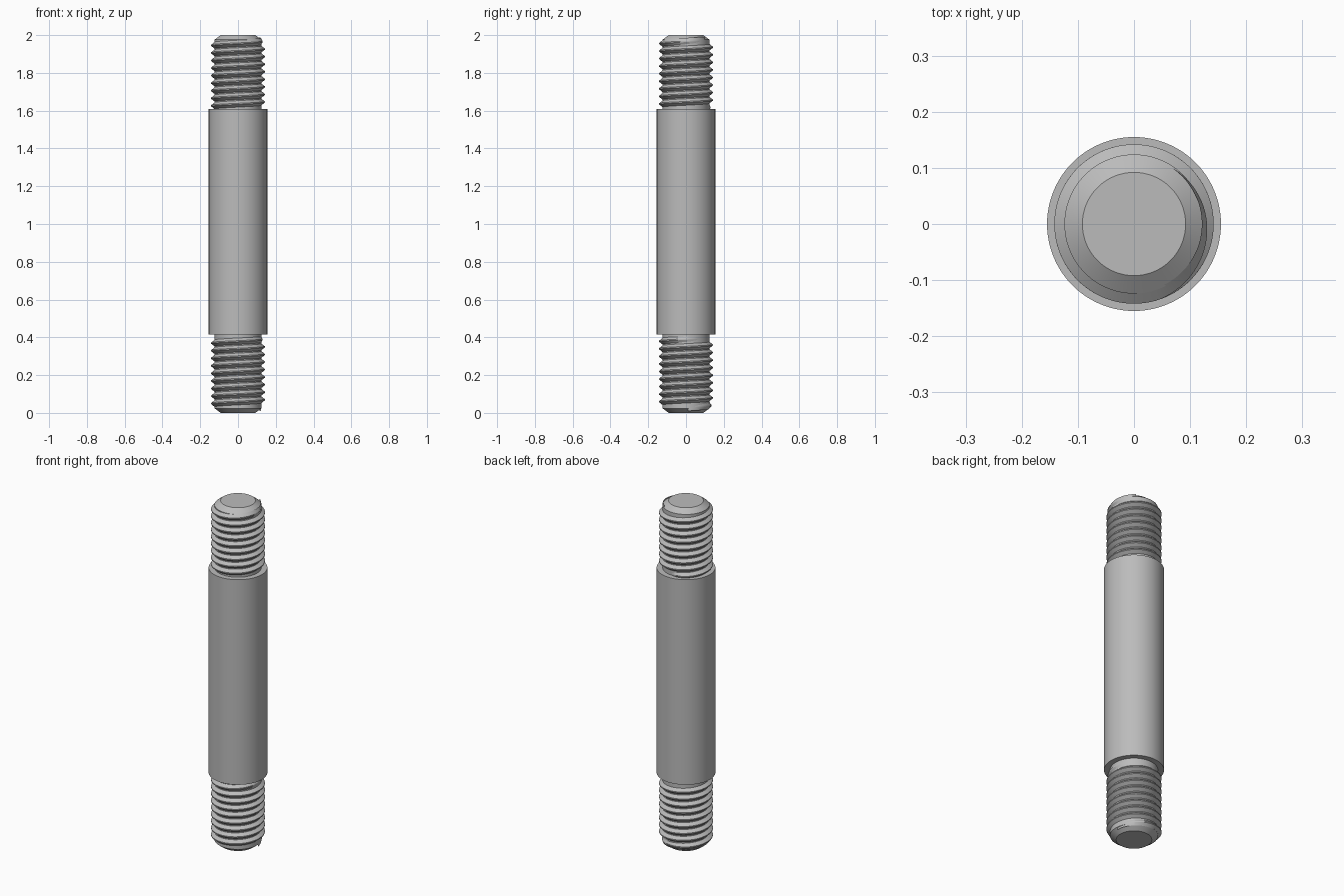
import bpy, bmesh, math

cube = bpy.data.objects.get("Cube")
if cube:
    bpy.data.objects.remove(cube, do_unlink=True)

# Material
STEEL = (0.5, 0.5, 0.5, 1.0)
steel = bpy.data.materials.new("grey steel")
steel.use_nodes = True
steel.diffuse_color = STEEL
steel.node_tree.nodes["Principled BSDF"].inputs["Base Color"].default_value = STEEL

# Main dimensions
CORE, CREST, BODY, TIP = 0.124, 0.142, 0.155, 0.092
BODY_LOW, BODY_TOP, HEIGHT, CHAMFER = 0.415, 1.61, 2.0, 0.024
PITCH, SEGMENTS = 0.04, 96


def finish(bm, name):
    """Turn a bmesh into a smooth-shaded steel object with sharp edges kept."""
    bmesh.ops.recalc_face_normals(bm, faces=bm.faces)
    mesh = bpy.data.meshes.new(name)
    bm.to_mesh(mesh)
    bm.free()
    mesh.materials.append(steel)
    obj = bpy.data.objects.new(name, mesh)
    bpy.context.collection.objects.link(obj)
    bpy.ops.object.select_all(action="DESELECT")
    obj.select_set(True)
    bpy.context.view_layer.objects.active = obj
    bpy.ops.object.shade_smooth_by_angle(angle=math.radians(25))
    return obj


def lathe(name, profile):
    """Revolve (radius, z) points about z and cap both ends."""
    bm = bmesh.new()
    rings = []
    for r, z in profile:
        ring = bmesh.ops.create_circle(bm, segments=SEGMENTS, radius=r)["verts"]
        for v in ring:
            v.co.z = z
        rings.append(ring)
    for low, high in zip(rings, rings[1:]):
        for i in range(SEGMENTS):
            j = (i + 1) % SEGMENTS
            bm.faces.new((low[i], low[j], high[j], high[i]))
    bm.faces.new(rings[0])
    bm.faces.new(rings[-1])
    return finish(bm, name)


def thread(name, z_start, z_end, end_angle, fade_low, fade_high):
    """Right-handed helical ridge; each fade is the run-out length in turns."""
    turns = (z_end - z_start) / PITCH
    steps = int(turns * SEGMENTS)
    bm = bmesh.new()
    sections = []
    for s in range(steps + 1):
        t = turns * s / steps
        k = min(1, t / fade_low, (turns - t) / fade_high)
        crest = CORE - 0.003 + (CREST - CORE + 0.003) * k
        a = end_angle + math.tau * (t - turns)
        z = z_start + PITCH * t
        section = []
        for r, dz in ((CORE - 0.003, -0.0195), (crest, -0.003),
                      (crest, 0.003), (CORE - 0.003, 0.0195)):
            section.append(bm.verts.new((r * math.cos(a), r * math.sin(a), z + dz)))
        sections.append(section)
    for a, b in zip(sections, sections[1:]):
        for i in range(3):
            bm.faces.new((a[i], b[i], b[i + 1], a[i + 1]))
    return finish(bm, name)


# Plain shank and the two chamfered ends
lathe("shank", [(BODY, BODY_LOW), (BODY, BODY_TOP)])
lathe("lower_end", [(TIP, 0), (CORE, CHAMFER), (CORE, BODY_LOW)])
lathe("upper_end", [(CORE, BODY_TOP), (CORE, HEIGHT - CHAMFER), (TIP, HEIGHT)])

# Threads with tapered run-outs
thread("lower_thread", 0.03, 0.395, math.radians(50), 0.35, 0.35)
thread("upper_thread", 1.615, 1.972, math.radians(55), 0.1, 0.35)
